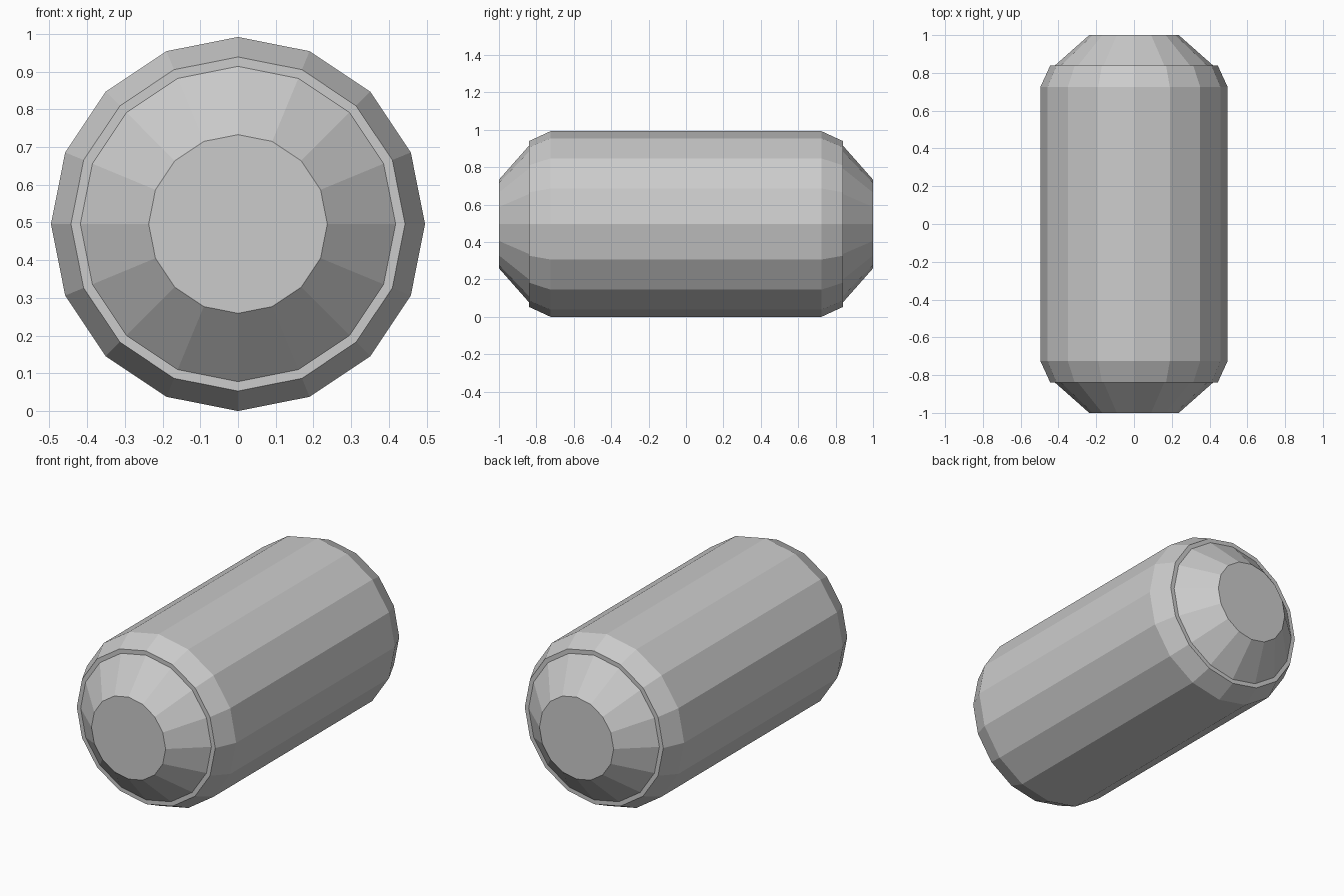
import bpy, bmesh
from math import sin, cos, tau

if "Cube" in bpy.data.objects:
    bpy.data.objects.remove(bpy.data.objects["Cube"])

SIDES = 16
CENTRE_Z = 0.496


def lathe(name, profile):
    """Faceted solid around the y axis from (y, radius) rings, closed at both ends."""
    bm = bmesh.new()
    rings = [[bm.verts.new((r * cos(tau * i / SIDES), y, r * sin(tau * i / SIDES)))
              for i in range(SIDES)] for y, r in profile]
    for a, b in zip(rings, rings[1:]):
        for i in range(SIDES):
            j = (i + 1) % SIDES
            bm.faces.new((a[i], a[j], b[j], b[i]))
    bm.faces.new(rings[0])
    bm.faces.new(rings[-1])
    bmesh.ops.recalc_face_normals(bm, faces=bm.faces)
    mesh = bpy.data.meshes.new(name)
    bm.to_mesh(mesh)
    bm.free()
    obj = bpy.data.objects.new(name, mesh)
    obj.location.z = CENTRE_Z
    bpy.context.collection.objects.link(obj)
    return obj


# One continuous shell: barrel, chamfers, narrow shoulder steps and tapered end caps
half = [(0.725, 0.496), (0.84, 0.443), (0.84, 0.418), (1.0, 0.237)]
lathe("tank_body", [(-y, r) for y, r in reversed(half)] + half)
